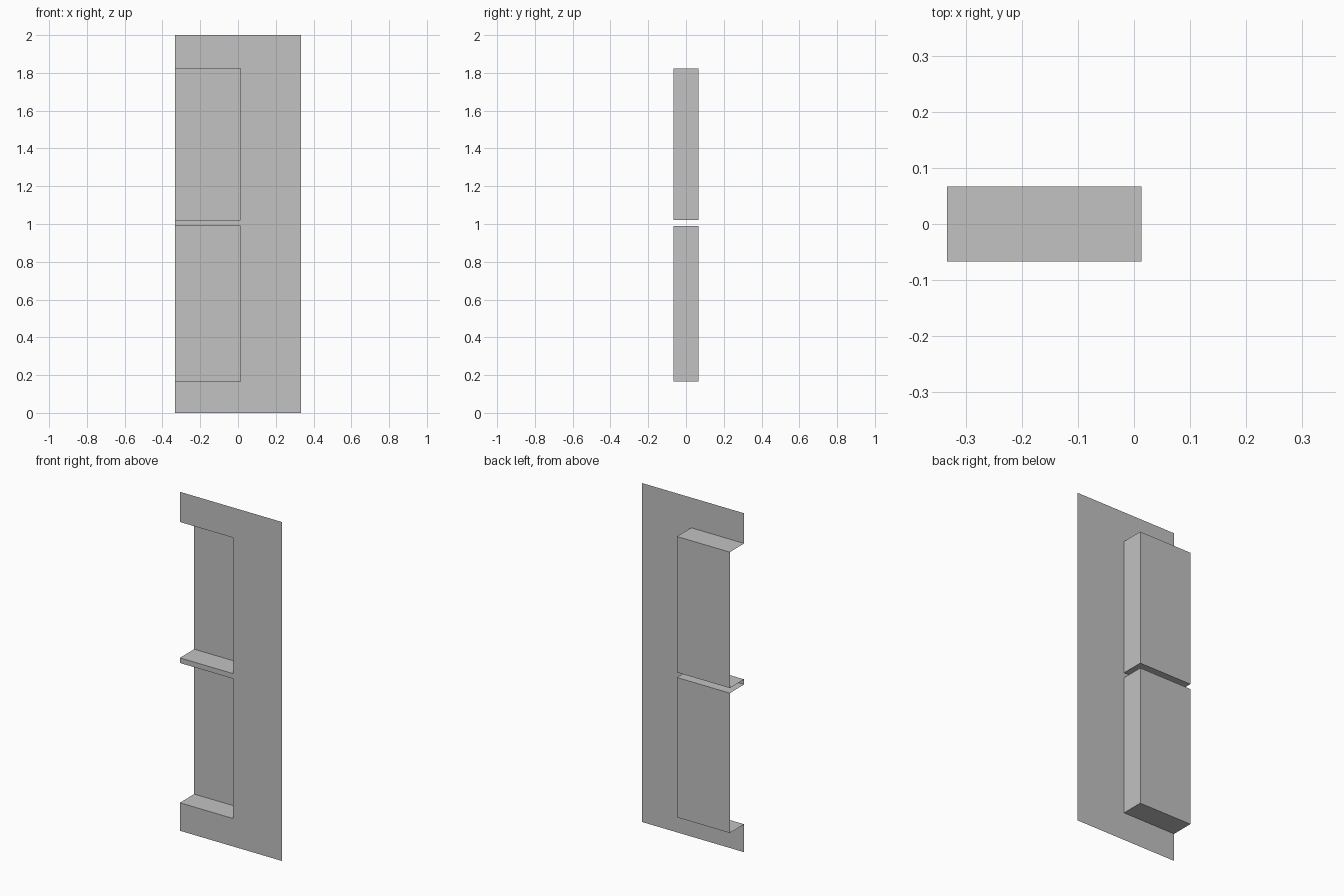
import bpy
import bmesh

cube = bpy.data.objects.get("Cube")
if cube:
    bpy.data.objects.remove(cube, do_unlink=True)

# One plain grey for every part
grey = bpy.data.materials.new("light_grey")
grey.use_nodes = True
colour = (0.54, 0.54, 0.54, 1)
grey.diffuse_color = colour
grey.node_tree.nodes["Principled BSDF"].inputs["Base Color"].default_value = colour

HALF_W, HALF_D, HEIGHT = 0.333, 0.067, 2.0
RECESS_X = 0.013                      # closed inner side of both recesses
RECESSES = {"lower_recess": (0.165, 0.99), "upper_recess": (1.02, 1.822)}


def make_sheet(name, faces):
    """Build a thin sheet object from faces given as corner lists."""
    bm = bmesh.new()
    for corners in faces:
        bm.faces.new([bm.verts.new(c) for c in corners])
    bmesh.ops.remove_doubles(bm, verts=bm.verts, dist=1e-5)
    mesh = bpy.data.meshes.new(name)
    bm.to_mesh(mesh)
    bm.free()
    mesh.materials.append(grey)
    obj = bpy.data.objects.new(name, mesh)
    bpy.context.collection.objects.link(obj)


def front_rect(x0, x1, z0, z1, y):
    """Upright rectangle facing the front."""
    return [(x0, y, z0), (x1, y, z0), (x1, y, z1), (x0, y, z1)]


# Front panel: full-height strip plus the rails around the two openings
levels = [0] + [z for span in RECESSES.values() for z in span] + [HEIGHT]
strips = [front_rect(-HALF_W, RECESS_X, z0, z1, -HALF_D)
          for z0, z1 in zip(levels[::2], levels[1::2])]
side = [(RECESS_X, -HALF_D, levels[0]), (HALF_W, -HALF_D, 0), (HALF_W, -HALF_D, HEIGHT)]
side += [(RECESS_X, -HALF_D, z) for z in reversed(levels[1:])]
make_sheet("front_panel", strips + [side])

# Recesses: back, floor, ceiling and inner side, open at the front and at -x
for name, (z0, z1) in RECESSES.items():
    f, b, x0, x1 = -HALF_D, HALF_D, -HALF_W, RECESS_X
    make_sheet(name, [
        front_rect(x0, x1, z0, z1, b),
        [(x0, f, z0), (x1, f, z0), (x1, b, z0), (x0, b, z0)],
        [(x0, b, z1), (x1, b, z1), (x1, f, z1), (x0, f, z1)],
        [(x1, f, z0), (x1, f, z1), (x1, b, z1), (x1, b, z0)],
    ])
